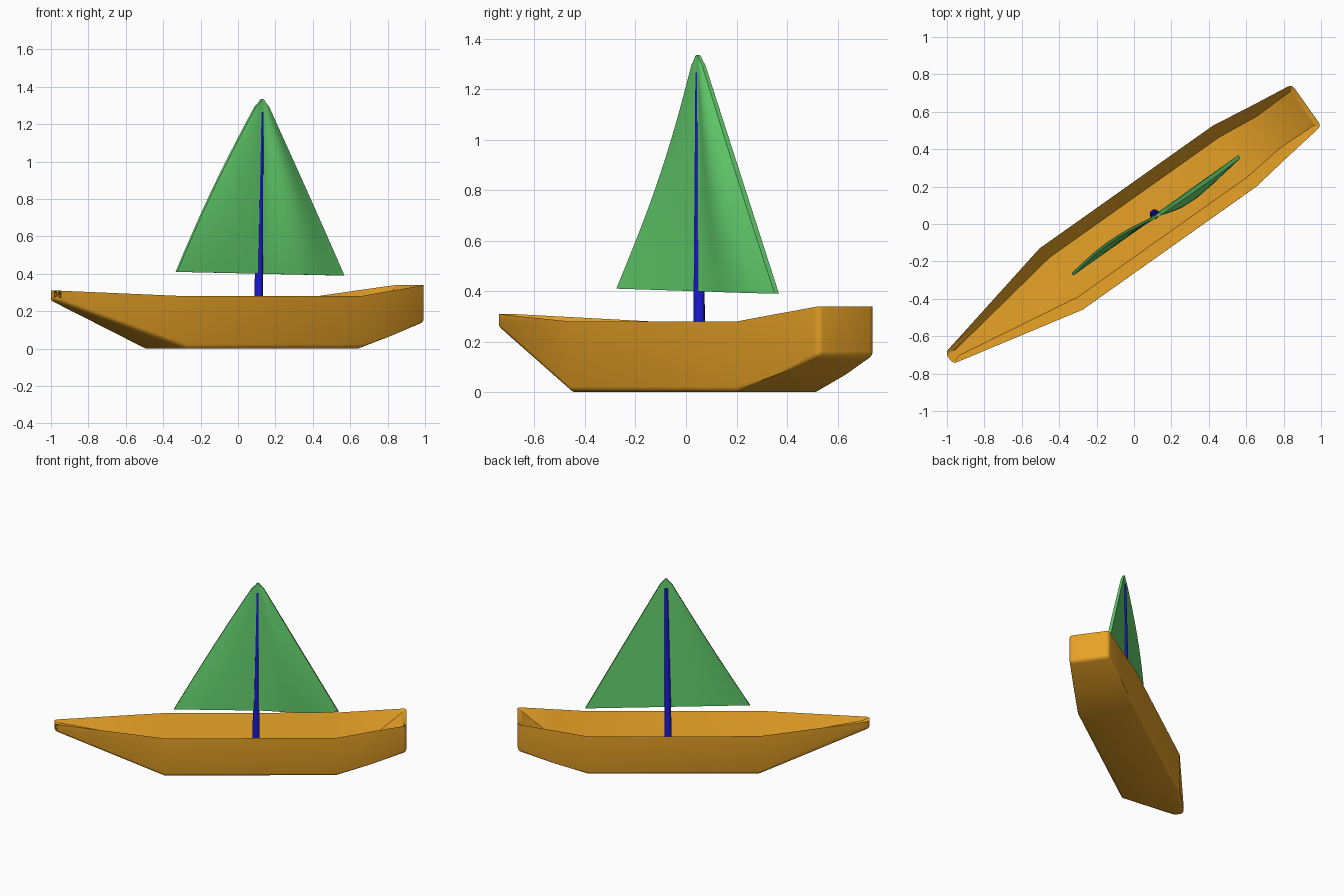
import bpy, bmesh, math

if "Cube" in bpy.data.objects:
    bpy.data.objects.remove(bpy.data.objects["Cube"])

A = math.atan2(0.578, 0.816)      # heading of the boat in plan
C, S = math.cos(A), math.sin(A)


def place(u, v, z):
    """Boat coordinates (along, across, up) to world."""
    return (C * u - S * v, S * u + C * v, z)


def finish(name, bm, color, angle):
    bmesh.ops.recalc_face_normals(bm, faces=bm.faces)
    mesh = bpy.data.meshes.new(name)
    bm.to_mesh(mesh)
    bm.free()
    ob = bpy.data.objects.new(name, mesh)
    bpy.context.collection.objects.link(ob)
    mat = bpy.data.materials.new(name + "_paint")
    mat.diffuse_color = color
    mat.use_nodes = True
    mat.node_tree.nodes["Principled BSDF"].inputs["Base Color"].default_value = mat.diffuse_color
    mesh.materials.append(mat)
    bpy.ops.object.select_all(action='DESELECT')
    ob.select_set(True)
    bpy.context.view_layer.objects.active = ob
    bpy.ops.object.shade_smooth_by_angle(angle=math.radians(angle))
    return ob


# Hull: lofted stations, hollow inside
# (u, half width, top z, bottom z, inner u, inner half width, inner floor z)
VC = -0.015
stations = [
    (-1.222, 0.036, 0.310, 0.255, -1.17, 0.018, 0.29),
    (-0.490, 0.200, 0.280, 0.000, -0.47, 0.130, 0.10),
    (0.650, 0.200, 0.280, 0.000, 0.64, 0.130, 0.10),
    (0.880, 0.167, 0.310, 0.070, 0.87, 0.105, 0.13),
    (1.120, 0.136, 0.340, 0.140, 1.09, 0.110, 0.32),
]
bm = bmesh.new()
rings = []
for u, w, zt, zb, ui, wi, zi in stations:
    pts = [(u, w, zt), (u, w, zb), (u, -w, zb), (u, -w, zt), (ui, -wi, zi), (ui, wi, zi)]
    rings.append([bm.verts.new(place(a, VC + b, z)) for a, b, z in pts])
for r0, r1 in zip(rings, rings[1:]):
    for k in range(6):
        n = (k + 1) % 6
        bm.faces.new((r0[k], r0[n], r1[n], r1[k]))
for r in (rings[0], rings[-1]):
    bm.faces.new(r[:4])
    bm.faces.new((r[0], r[3], r[4], r[5]))
# round the bilges and the corners of bow and stern
soft = [bm.edges.get((r0[k], r1[k])) for r0, r1 in zip(rings, rings[1:]) for k in (1, 2)]
soft += [bm.edges.get((r[k], r[k + 1])) for r in (rings[0], rings[-1]) for k in range(3)]
bmesh.ops.bevel(bm, geom=soft, offset=0.022, offset_type='OFFSET', segments=3,
                profile=0.5, affect='EDGES', clamp_overlap=True)
finish("hull", bm, (0.80, 0.36, 0.02, 1), 35)

# Mast: slightly leaning, tapered pole
bm = bmesh.new()
N = 12
ends = []
for u, v, z, r in ((0.120, -0.021, 0.09, 0.026), (0.120, -0.021, 0.28, 0.023), (0.131, -0.032, 1.265, 0.0125)):
    ends.append([bm.verts.new(place(u + r * math.cos(2 * math.pi * i / N),
                                    v + r * math.sin(2 * math.pi * i / N), z)) for i in range(N)])
for a, b in zip(ends, ends[1:]):
    for i in range(N):
        bm.faces.new((a[i], a[(i + 1) % N], b[(i + 1) % N], b[i]))
bm.faces.new(ends[0])
bm.faces.new(ends[-1])
finish("mast", bm, (0.01, 0.01, 0.65, 1), 40)

# Sail: thin triangular cloth, bellied to one side near its edges
NS, NT = 20, 24


def sail_point(s, t, side):
    left = -0.425 + (0.115 + 0.425) * t
    right = 0.668 + (0.150 - 0.668) * t
    z = 0.41 - 0.02 * s + t * (0.925 + 0.02 * s)
    # rounded peak and clews
    if t > 0.97:
        z -= 0.02 * (2 * s - 1) ** 2
    sway = 0.028 * max(0, 1 - s / 0.5) ** 2 * math.sin(math.pi * t)
    belly = math.sin(math.pi * min(1, 0.25 + 0.75 * t))
    v = -0.022 - 0.006 * t + sway
    if side:
        v -= 0.015
        if s > 0.5:
            v -= 0.042 * belly * math.sin(math.pi * (s - 0.5) / 0.58) ** 2
    return place(left + (right - left) * s, v, z)


bm = bmesh.new()
grids = [[[bm.verts.new(sail_point(i / NS, j / NT, side)) for i in range(NS + 1)]
          for j in range(NT + 1)] for side in (0, 1)]
for g in grids:
    for j in range(NT):
        for i in range(NS):
            bm.faces.new((g[j][i], g[j][i + 1], g[j + 1][i + 1], g[j + 1][i]))
# rim joining the two sides
back, front = grids
for j in range(NT):
    for i in (0, NS):
        bm.faces.new((back[j][i], back[j + 1][i], front[j + 1][i], front[j][i]))
for i in range(NS):
    for j in (0, NT):
        bm.faces.new((back[j][i], back[j][i + 1], front[j][i + 1], front[j][i]))
finish("sail", bm, (0.13, 0.65, 0.16, 1), 40)
